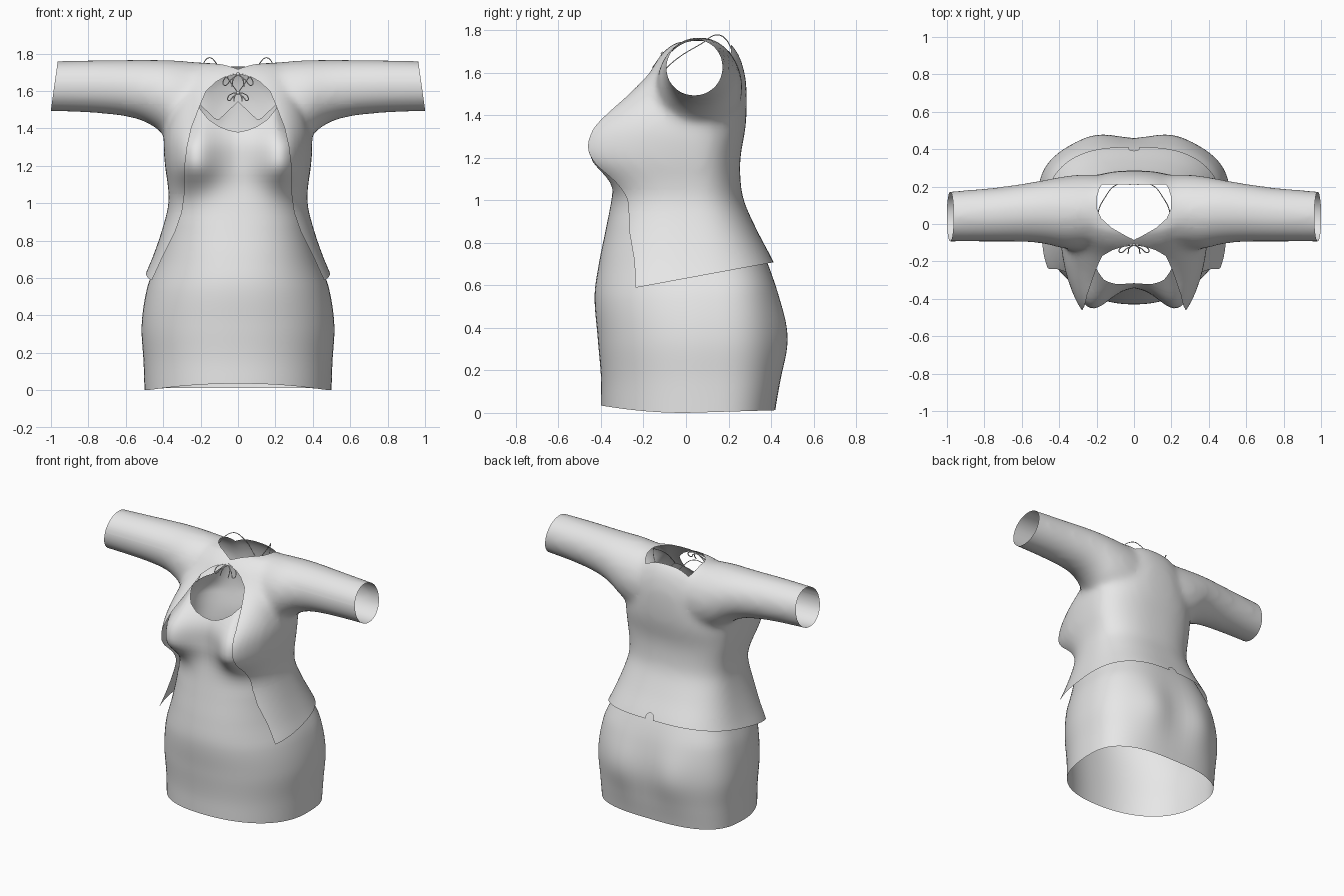
import bpy, bmesh, math
from mathutils import Vector

cube = bpy.data.objects.get("Cube")
if cube:
    bpy.data.objects.remove(cube, do_unlink=True)

grey = bpy.data.materials.new("light grey cloth")
grey.use_nodes = True
grey.diffuse_color = (0.8, 0.8, 0.8, 1)
grey.node_tree.nodes["Principled BSDF"].inputs["Base Color"].default_value = (0.8, 0.8, 0.8, 1)

X, Y, Z = Vector((1, 0, 0)), Vector((0, 1, 0)), Vector((0, 0, 1))

# Torso sections: height, half width, front, back
TORSO = [(0, .5, -.4, .42), (.15, .505, -.4, .44), (.35, .515, -.415, .455),
         (.55, .485, -.43, .43), (.7, .43, -.41, .385), (.85, .385, -.38, .315),
         (1, .355, -.35, .255), (1.1, .36, -.335, .24), (1.2, .375, -.335, .24),
         (1.35, .38, -.325, .265), (1.5, .34, -.235, .27), (1.6, .3, -.16, .26),
         (1.7, .25, -.09, .225), (1.75, .2, -.02, .18)]

# Sleeve sections: side position, bottom, top, front, back
SLEEVE = [(0, 1.4, 1.73, -.1, .24), (.22, 1.3, 1.755, -.13, .265), (.36, 1.34, 1.765, -.135, .258),
          (.46, 1.415, 1.767, -.11, .24), (.56, 1.455, 1.767, -.098, .222),
          (.75, 1.48, 1.765, -.096, .195), (1.1, 1.494, 1.756, -.096, .166)]


def section(table, t):
    """Smoothly interpolate the rows of a table at its first column."""
    def slope(i):
        a, b = table[max(i - 1, 0)], table[min(i + 1, len(table) - 1)]
        return [(q - p) / (b[0] - a[0]) for p, q in zip(a[1:], b[1:])]
    i = max(k for k in range(len(table) - 1) if k == 0 or table[k][0] <= t)
    h = table[i + 1][0] - table[i][0]
    u = (t - table[i][0]) / h
    return [p * (1 + 2 * u) * (1 - u) ** 2 + q * u * u * (3 - 2 * u)
            + h * (m * u * (1 - u) ** 2 - n * u * u * (1 - u))
            for p, q, m, n in zip(table[i][1:], table[i + 1][1:], slope(i), slope(i + 1))]


def bump(x, z, cx, cz, rx, rz):
    return math.exp(-((abs(x) - cx) / rx) ** 2 - ((z - cz) / rz) ** 2)


def torso_ring(z, offset, count, bust, front_power, centre):
    w, front, back = section(TORSO, z)
    back_power = 2.4 + .4 * min(1, max(0, (1 - z) / .4))
    ring = []
    for k in range(count):
        a = math.tau * k / count
        power = 2 / (back_power if math.sin(a) > 0 else front_power)
        c, s = [math.copysign(abs(f(a)) ** power, f(a)) for f in (math.cos, math.sin)]
        x = (w + offset) * c
        y = centre + s * ((back + offset - centre) if s > 0 else (centre - front + offset))
        if s < 0:
            y -= bust * bump(x, z, .25, 1.22, .14, .25 if z > 1.22 else .14) * min(1, -2 * s)
        else:
            y += .03 * bump(x, z, .2, .36, .14, .2) * min(1, 2 * s)
        ring.append(Vector((x, y, z)))
    return ring


def sleeve_ring(x, count):
    bottom, top, front, back = section(SLEEVE, abs(x))
    return [Vector((x, (front + back) / 2 + (back - front) / 2 * math.cos(math.tau * k / count),
                    (bottom + top) / 2 + (top - bottom) / 2 * math.sin(math.tau * k / count)))
            for k in range(count)]


def loft(bm, rings, caps):
    rows = [[bm.verts.new(p) for p in ring] for ring in rings]
    n = len(rows[0])
    faces = [bm.faces.new((a[k], a[(k + 1) % n], b[(k + 1) % n], b[k]))
             for a, b in zip(rows, rows[1:]) for k in range(n)]
    if caps:
        faces += [bm.faces.new(rows[0]), bm.faces.new(rows[-1])]
    bmesh.ops.recalc_face_normals(bm, faces=faces)


def bisect(bm, faces, point, normal, **clear):
    faces = list(faces)
    edges = {e for f in faces for e in f.edges}
    verts = {v for f in faces for v in f.verts}
    bmesh.ops.bisect_plane(bm, geom=faces + list(edges) + list(verts), dist=1e-5,
                           plane_co=point, plane_no=normal, **clear)


def cut_opening(bm, rows, axis, region):
    """Cut a left-right symmetric opening given as (position, half width) rows along axis."""
    for pos, _ in rows:
        bisect(bm, [f for f in bm.faces if region(f.calc_center_median())], axis * pos, axis)
    for (a, wa), (b, wb) in zip(rows, rows[1:]):
        def strip():
            out = []
            for f in bm.faces:
                c = f.calc_center_median()
                if region(c) and a < c.dot(axis) < b:
                    out.append((f, c))
            return out
        for side in (1, -1):
            bisect(bm, [f for f, c in strip()], axis * a + X * side * wa,
                   X * side * (b - a) - axis * (wb - wa))
        inside = [f for f, c in strip()
                  if abs(c.x) < wa + (wb - wa) * (c.dot(axis) - a) / (b - a)]
        bmesh.ops.delete(bm, geom=inside, context='FACES')


def add_object(name, mesh):
    mesh.materials.clear()
    mesh.materials.append(grey)
    mesh.shade_smooth()
    obj = bpy.data.objects.new(name, mesh)
    bpy.context.collection.objects.link(obj)
    return obj


def finish(name, bm):
    mesh = bpy.data.meshes.new(name)
    bm.to_mesh(mesh)
    bm.free()
    return add_object(name, mesh)


def evaluated_mesh(obj):
    """Apply modifiers or bevel and drop the source object."""
    bpy.context.view_layer.update()
    graph = bpy.context.evaluated_depsgraph_get()
    mesh = bpy.data.meshes.new_from_object(obj.evaluated_get(graph))
    bpy.data.objects.remove(obj, do_unlink=True)
    return mesh


# Dress: open tube with a wavy hem, a scooped front, low sides and a peaked back edge
bm = bmesh.new()
rings = []
for i in range(51):
    z = 1.55 * i / 50
    hip = min(1, max(0, (.9 - z) / .3))
    rings.append(torso_ring(z, 0, 96, .17, 2.4 - .2 * hip, .03 + .07 * hip))
for ring in rings:
    for p in ring:
        if p.z < .3:
            lift = .035 * max(0, -p.y / .4) ** 2 + .012 * max(0, p.y / .4)
            p.z += lift * (1 - p.z / .3)
        elif p.z > 1.3:
            edge = min(1.55, 1.45 + max(0, .3 - abs(p.x)))
            if p.y > .03:
                edge = min(edge, 1.44 + abs(abs(p.x) - .11) * .95)
            p.z = 1.3 + (p.z - 1.3) * (edge - 1.3) / .25
loft(bm, rings, False)
cut_opening(bm, [(1.38, 0), (1.39, .05), (1.41, .1), (1.45, .16), (1.5, .2), (1.56, .23)],
            Z, lambda c: c.y < 0)
finish("dress", bm)

# Jacket: torso and sleeves fused into one smooth skin, then trimmed open
bm = bmesh.new()
heights = [.45 + 1.3 * i / 44 for i in range(45)]
loft(bm, [torso_ring(z, .016 + .05 * max(0, 1 - z), 72, .2, 2.5, .03) for z in heights], True)
loft(bm, [sleeve_ring(-1.1 + 2.2 * i / 60, 40) for i in range(61)], True)
solid = finish("jacket_solid", bm)
remesh = solid.modifiers.new("fuse", 'REMESH')
remesh.mode = 'VOXEL'
remesh.voxel_size = .02
soften = solid.modifiers.new("soften", 'SMOOTH')
soften.factor = .5
soften.iterations = 16
skin = evaluated_mesh(solid)
bm = bmesh.new()
bm.from_mesh(skin)
bpy.data.meshes.remove(skin)

# Wrist and hem trims
for side in (1, -1):
    bisect(bm, bm.faces, Vector((side, 0, 1.5)), Vector((.25 * side, 0, .035)), clear_outer=True)
bisect(bm, bm.faces, Vector((0, -.23, .59)), Vector((0, -.12, .65)), clear_inner=True)

# Front opening, neck hole and small notch in the back hem
cut_opening(bm, [(.5, .5), (.6, .455), (.72, .4), (.85, .335), (.95, .3), (1.05, .286),
                 (1.2, .284), (1.3, .272), (1.4, .25), (1.53, .2), (1.6, .17),
                 (1.65, .115), (1.675, .07), (1.69, 0)], Z, lambda c: c.y < -.02)
cut_opening(bm, [(-.085, 0), (-.06, .05), (-.02, .12), (.03, .175), (.08, .197),
                 (.15, .197), (.19, .185), (.212, .17)], Y, lambda c: c.z > 1.6 and abs(c.x) < .4)
cut_opening(bm, [(.6, .035), (.725, .03), (.74, .022), (.75, 0)], Z, lambda c: c.y > .2)
finish("jacket", bm)


def cord(name, points, radius=.004):
    curve = bpy.data.curves.new(name, 'CURVE')
    curve.dimensions = '3D'
    curve.bevel_depth = radius
    curve.bevel_resolution = 1
    curve.resolution_u = 6
    spline = curve.splines.new('BEZIER')
    spline.bezier_points.add(len(points) - 1)
    for bp, p in zip(spline.bezier_points, points):
        bp.co = p
        bp.handle_left_type = bp.handle_right_type = 'AUTO'
    obj = bpy.data.objects.new(name + "_path", curve)
    bpy.context.collection.objects.link(obj)
    add_object(name, evaluated_mesh(obj))


def bow(name, knot, size, lean):
    """Two loops and two tails hanging from a knot; lean pushes them along y."""
    knot = Vector(knot)
    loop = [(0, 0), (.5, -.05), (1, -.5), (.9, -.75), (.5, -.4), (0, 0)]
    tail = [(0, 0), (.3, -.3), (.4, -.85)]
    for side, label in ((1, "left"), (-1, "right")):
        for part, shape in (("loop", loop), ("tail", tail)):
            cord(f"{name}_{part}_{label}",
                 [knot + Vector((side * u, lean * abs(v), v)) * size for u, v in shape], .003)
    bpy.ops.mesh.primitive_uv_sphere_add(segments=10, ring_count=6, radius=.009, location=knot)
    ball = bpy.context.object
    ball.name = name + "_knot"
    ball.data.materials.append(grey)
    ball.data.shade_smooth()


# Ties: front bow, bow at the nape, and the neck cords between them
bow("front_bow", (0, -.11, 1.69), .08, -.7)
bow("nape_bow", (0, .225, 1.59), .055, -.3)
for side, label in ((1, "left"), (-1, "right")):
    cord("neck_cord_" + label,
         [(side * x, y, z) for x, y, z in ((.2, -.17, 1.54), (.195, -.05, 1.66), (.19, .07, 1.735),
                                           (.15, .15, 1.778), (.11, .2, 1.74), (0, .225, 1.59))], .0025)
